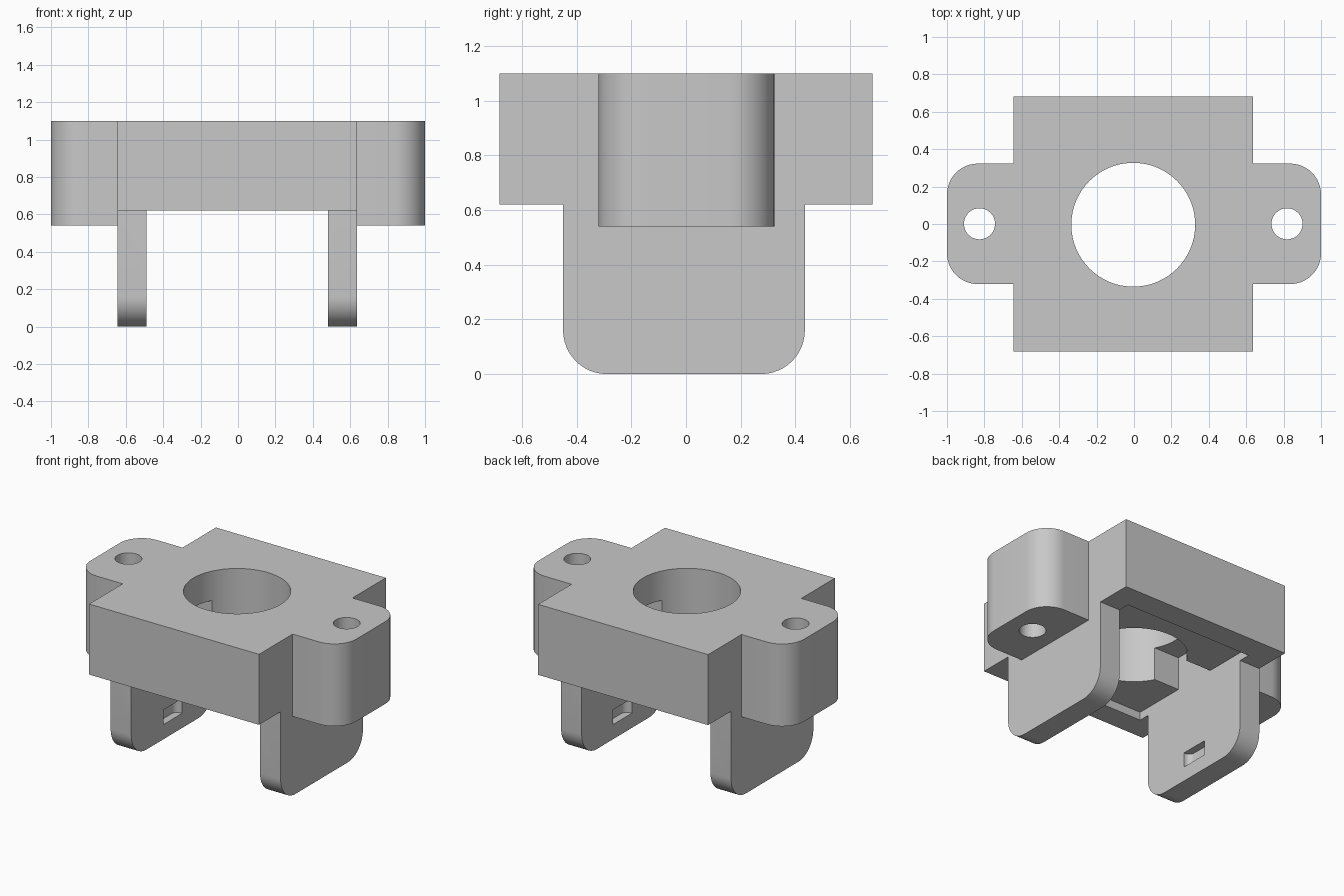
import bpy
import bmesh
import math
from mathutils import Matrix, Vector

cube = bpy.data.objects.get("Cube")
if cube:
    bpy.data.objects.remove(cube, do_unlink=True)

grey = bpy.data.materials.new("plain_grey")
grey.use_nodes = True
grey.diffuse_color = (0.58, 0.58, 0.58, 1)
grey.node_tree.nodes["Principled BSDF"].inputs["Base Color"].default_value = (0.58, 0.58, 0.58, 1)

CX, CY = -0.004, -0.004            # centre of the plate and bore
HALF = 0.64                        # half width across the legs
INNER = 0.485                      # half gap between the legs


def finish(name, bm):
    bmesh.ops.recalc_face_normals(bm, faces=bm.faces)
    mesh = bpy.data.meshes.new(name)
    bm.to_mesh(mesh)
    bm.free()
    mesh.materials.append(grey)
    obj = bpy.data.objects.new(name, mesh)
    bpy.context.collection.objects.link(obj)
    return obj


def box(name, x, y, z, radius=0, rounded=None, segments=12):
    """Box from three ranges; edges whose midpoint passes `rounded` are filleted."""
    bm = bmesh.new()
    size = Vector((x[1] - x[0], y[1] - y[0], z[1] - z[0]))
    mid = Vector((sum(x) / 2, sum(y) / 2, sum(z) / 2))
    bmesh.ops.create_cube(bm, size=1, matrix=Matrix.Translation(mid) @ Matrix.Diagonal(size).to_4x4())
    if rounded:
        edges = [e for e in bm.edges
                 if rounded((e.verts[0].co + e.verts[1].co) / 2 - mid, e.verts[1].co - e.verts[0].co)]
        bmesh.ops.bevel(bm, geom=edges, offset=radius, segments=segments,
                        profile=0.5, affect='EDGES', clamp_overlap=False)
    return finish(name, bm)


def cylinder(name, x, y, r, sides):
    bm = bmesh.new()
    bmesh.ops.create_cone(bm, cap_ends=True, segments=sides, radius1=r, radius2=r, depth=3,
                          matrix=Matrix.Translation((x, y, 0.5)))
    return finish(name, bm)


def combine(target, tool, operation):
    mod = target.modifiers.new("combine", 'BOOLEAN')
    mod.operation = operation
    mod.solver = 'EXACT'
    mod.object = tool
    bpy.context.view_layer.objects.active = target
    bpy.ops.object.modifier_apply(modifier=mod.name)
    bpy.data.objects.remove(tool, do_unlink=True)


def span(a, b, side):
    return sorted((CX + side * a, CX + side * b))


# Main plate
bracket = box("mounting_bracket", (CX - HALF, CX + HALF), (-0.682, 0.682), (0.62, 1.1))

for s in (-1, 1):
    # Leg with rounded lower corners
    leg = box("leg", span(INNER, HALF, s), (-0.45, 0.435), (0, 0.8), 0.16,
              lambda m, d: abs(d.x) > 0.01 and m.z < 0)
    combine(bracket, leg, 'UNION')
    # Screw ear with rounded outer corners
    ear_x = sorted((s * 0.56, s * 1.0))
    ear = box("ear", ear_x, (-0.321, 0.323), (0.54, 1.1), 0.165,
              lambda m, d: abs(d.z) > 0.01 and m.x * s > 0)
    combine(bracket, ear, 'UNION')

# Shallow recess under the plate, cross slot above it, and the bore
combine(bracket, box("recess", (CX - INNER, CX + INNER), (CY - 0.52, CY + 0.52), (0.4, 0.675)), 'DIFFERENCE')
combine(bracket, box("slot", (CX - INNER, CX + INNER), (CY - 0.152, CY + 0.152), (0.4, 0.9)), 'DIFFERENCE')
combine(bracket, cylinder("bore", CX, CY, 0.331, 96), 'DIFFERENCE')

for s in (-1, 1):
    # Screw hole and the catch pocket on the inner face of the leg
    combine(bracket, cylinder("screw_hole", CX + s * 0.822, CY + 0.005, 0.083, 48), 'DIFFERENCE')
    pocket = box("pocket", span(INNER - 0.06, INNER + 0.05, s), (CY - 0.1, CY + 0.1), (0.1, 0.2), 0.04,
                 lambda m, d: abs(d.z) > 0.01 and m.x * s > 0, 6)
    combine(bracket, pocket, 'DIFFERENCE')

bpy.ops.object.select_all(action='DESELECT')
bracket.select_set(True)
bpy.context.view_layer.objects.active = bracket
bpy.ops.object.shade_smooth_by_angle(angle=math.radians(30))
